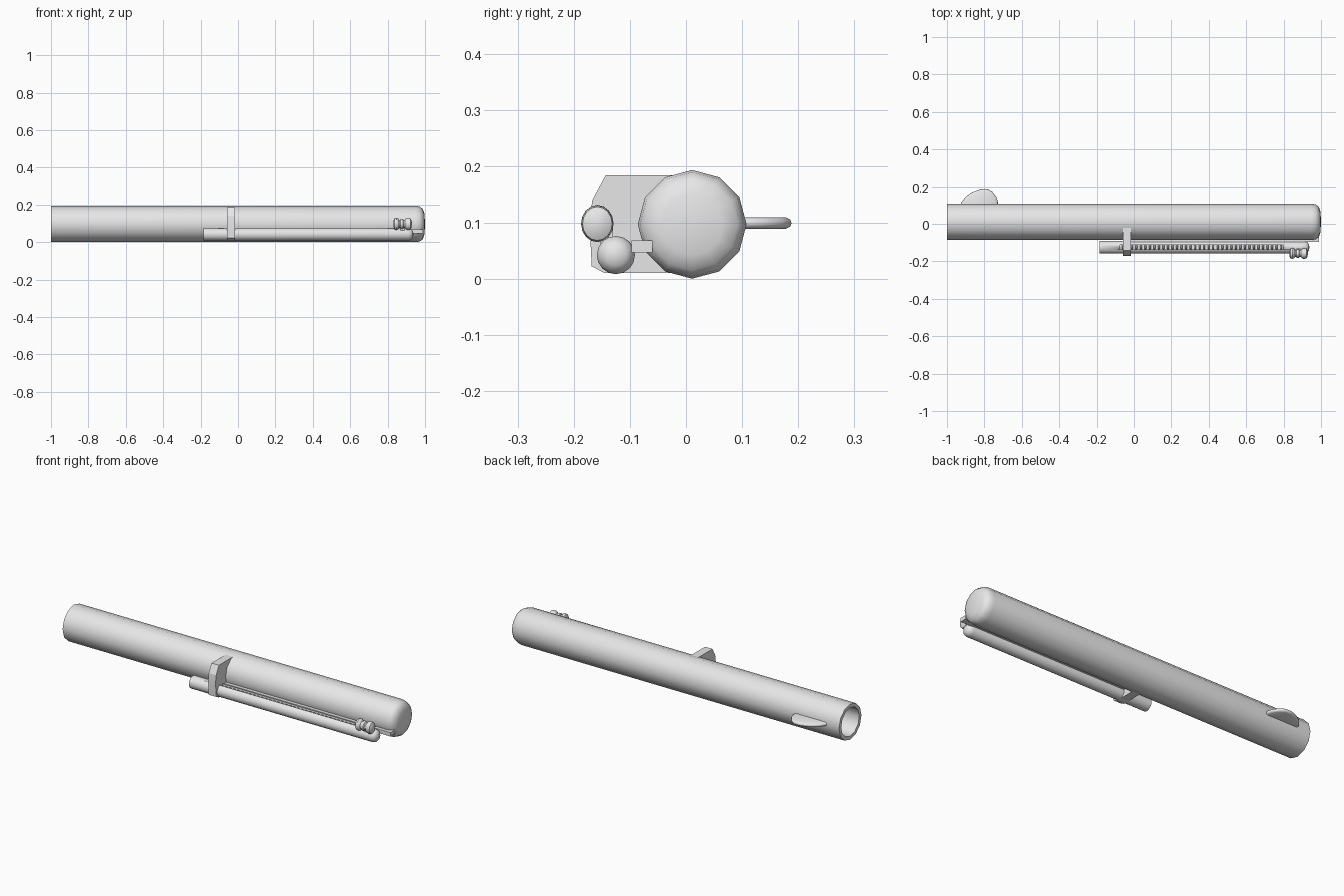
import bpy, bmesh, math

if "Cube" in bpy.data.objects:
    bpy.data.objects.remove(bpy.data.objects["Cube"])

grey = bpy.data.materials.new("plain_grey")
grey.diffuse_color = (0.8, 0.8, 0.8, 1)
grey.use_nodes = True
grey.node_tree.nodes["Principled BSDF"].inputs["Base Color"].default_value = grey.diffuse_color


def finish(bm, name, smooth=40):
    bmesh.ops.remove_doubles(bm, verts=bm.verts, dist=1e-6)
    bmesh.ops.recalc_face_normals(bm, faces=bm.faces)
    me = bpy.data.meshes.new(name)
    bm.to_mesh(me)
    bm.free()
    ob = bpy.data.objects.new(name, me)
    bpy.context.collection.objects.link(ob)
    me.materials.append(grey)
    bpy.ops.object.select_all(action='DESELECT')
    bpy.context.view_layer.objects.active = ob
    ob.select_set(True)
    bpy.ops.object.shade_smooth_by_angle(angle=math.radians(smooth))
    return ob


def add_lathe(bm, profile, y, z, sides, ry=1.0, closed=False):
    """Revolve (x, radius) points about an axis along x."""
    rings = []
    for x, r in profile:
        rings.append([bm.verts.new((x, y + ry * r * math.cos(2 * math.pi * i / sides),
                                    z + r * math.sin(2 * math.pi * i / sides)))
                      for i in range(sides)] if r > 0 else [bm.verts.new((x, y, z))])
    pairs = list(zip(rings, rings[1:])) + ([(rings[-1], rings[0])] if closed else [])
    for a, b in pairs:
        for i in range(sides):
            j = (i + 1) % sides
            if len(a) == 1:
                bm.faces.new((a[0], b[j], b[i]))
            elif len(b) == 1:
                bm.faces.new((a[i], a[j], b[0]))
            else:
                bm.faces.new((a[i], a[j], b[j], b[i]))


def lathe(name, profile, y, z, sides, ry=1.0):
    bm = bmesh.new()
    add_lathe(bm, profile, y, z, sides, ry)
    return finish(bm, name)


def box(name, lo, hi):
    bm = bmesh.new()
    bmesh.ops.create_cube(bm, size=1)
    for v in bm.verts:
        v.co = [(a + b) / 2 + c * (b - a) for a, b, c in zip(lo, hi, v.co)]
    return finish(bm, name)


# main barrel: open at the left, domed at the right
lathe("main_tube", [(0.9, 0), (0.9, 0.078), (-1, 0.078), (-1, 0.097), (0.95, 0.097),
                    (0.972, 0.093), (0.988, 0.081), (0.997, 0.055), (1, 0)], 0.011, 0.097, 12)

# small side tube with a slot cut along its top
side = lathe("side_tube", [(-0.185, 0), (-0.185, 0.034), (0.91, 0.034), (0.925, 0.03),
                           (0.935, 0.018), (0.938, 0)], -0.125, 0.042, 16)
cutter = box("slot_cutter", (-0.075, -0.136, 0.045), (0.8, -0.112, 0.1))
cutter.hide_render = True
cutter.hide_set(True)
mod = side.modifiers.new("slot", 'BOOLEAN')
mod.object = cutter
mod.operation = 'DIFFERENCE'
mod.solver = 'EXACT'
bpy.context.view_layer.objects.active = side
bpy.ops.object.modifier_apply(modifier="slot")
bpy.data.objects.remove(cutter)

# row of coils lying in the slot
bm = bmesh.new()
for i in range(36):
    x = -0.06 + i * 0.0242
    add_lathe(bm, [(x + 0.005 * math.cos(a), 0.0095 + 0.004 * math.sin(a))
                   for a in (k * math.pi / 3 for k in range(6))],
              -0.124, 0.056, 10, closed=True)
finish(bm, "coils")

# rail joining the two tubes
box("joining_rail", (-0.05, -0.097, 0.047), (0.99, -0.06, 0.068))

# waisted knob and its stem
lathe("knob", [(0.832, 0), (0.832, 0.018), (0.837, 0.03), (0.848, 0.033), (0.857, 0.028),
               (0.861, 0.021), (0.867, 0.021), (0.87, 0.026), (0.882, 0.026), (0.886, 0.021),
               (0.893, 0.021), (0.897, 0.028), (0.908, 0.033), (0.922, 0.03),
               (0.928, 0.018), (0.93, 0)], -0.158, 0.098, 16, ry=0.88)
box("knob_stem", (0.87, -0.152, 0.05), (0.89, -0.13, 0.09))

# bracket plate holding the side tube
bm = bmesh.new()
outline = [(0.0, 0.01), (-0.145, 0.01), (-0.168, 0.022), (-0.172, 0.1), (-0.167, 0.14),
           (-0.143, 0.185), (0.0, 0.185)]
face = bm.faces.new([bm.verts.new((-0.06, y, z)) for y, z in outline])
ext = bmesh.ops.extrude_face_region(bm, geom=[face])
bmesh.ops.translate(bm, vec=(0.045, 0, 0),
                    verts=[v for v in ext["geom"] if isinstance(v, bmesh.types.BMVert)])
finish(bm, "bracket", 20)

# rounded fin on the back
bm = bmesh.new()
rim = [(-0.93, 0.09), (-0.925, 0.112), (-0.9, 0.145), (-0.865, 0.17), (-0.82, 0.186),
       (-0.785, 0.188), (-0.757, 0.172), (-0.735, 0.142), (-0.728, 0.115), (-0.728, 0.09)]
levels = []
for t, s in ((-0.01, 0.9), (-0.006, 0.98), (0.0, 1.0), (0.006, 0.98), (0.01, 0.9)):
    levels.append([bm.verts.new((-0.825 + (x + 0.825) * s, 0.09 + (y - 0.09) * s, 0.099 + t))
                   for x, y in rim])
bm.faces.new(levels[0])
bm.faces.new(levels[-1])
for a, b in zip(levels, levels[1:]):
    for i in range(len(rim)):
        j = (i + 1) % len(rim)
        bm.faces.new((a[i], a[j], b[j], b[i]))
finish(bm, "fin", 60)
